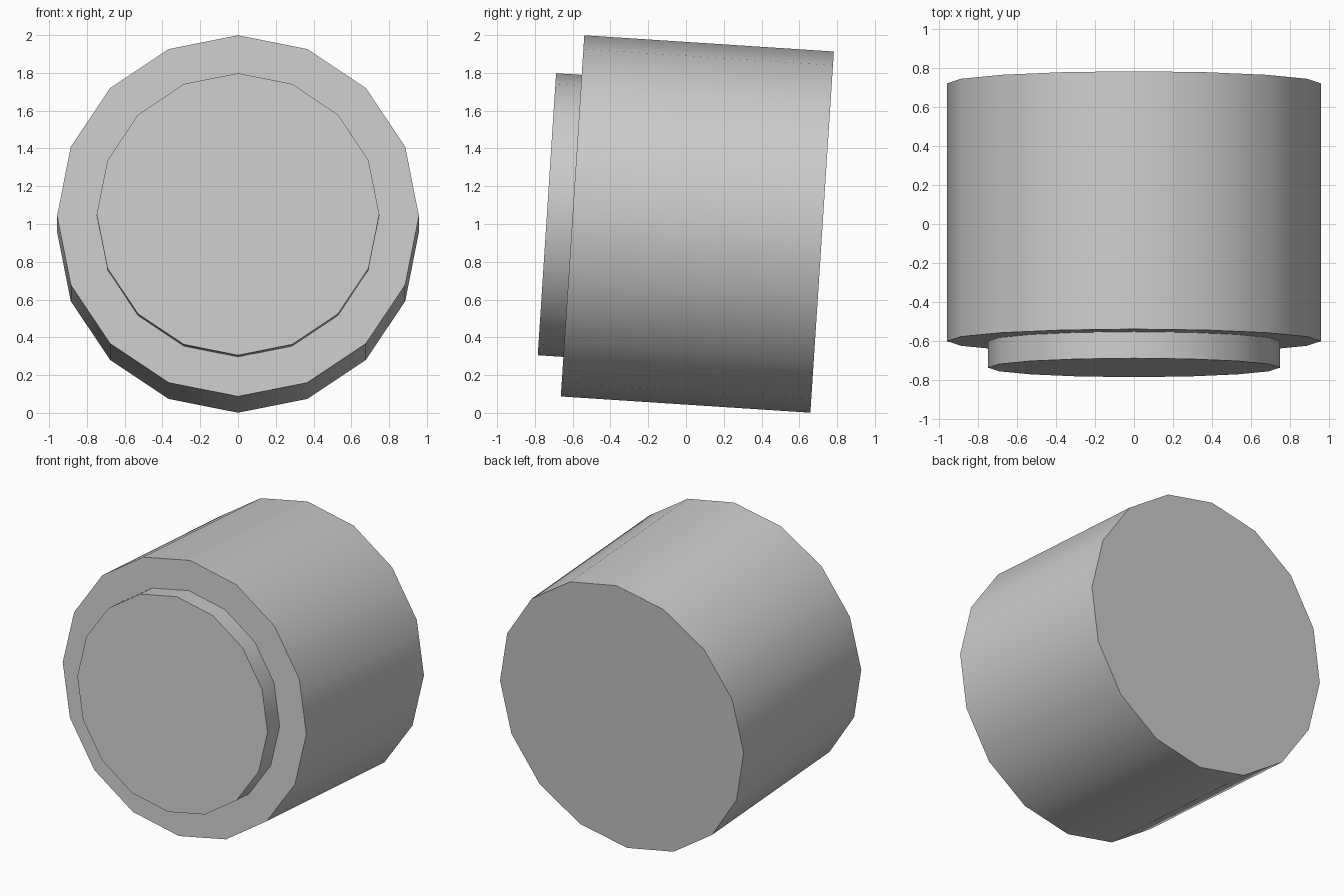
import bpy
import math
from mathutils import Vector

cube = bpy.data.objects.get("Cube")
if cube:
    bpy.data.objects.remove(cube, do_unlink=True)

# One plain grey for the whole model
grey = bpy.data.materials.new("light_grey")
grey.use_nodes = True
colour = (0.6, 0.6, 0.6, 1)
grey.diffuse_color = colour
grey.node_tree.nodes["Principled BSDF"].inputs["Base Color"].default_value = colour

# Shared axis: faces the front, tipped slightly upwards
TILT = math.radians(3.72)
AXIS = Vector((0, -math.cos(TILT), math.sin(TILT)))
CENTRE = Vector((0, 0.06, 1.0))


def drum(name, radius, start, end):
    """16-sided drum between two distances along the tipped axis."""
    bpy.ops.mesh.primitive_cylinder_add(
        vertices=16, radius=radius, depth=end - start,
        location=CENTRE + AXIS * (start + end) / 2,
        rotation=(math.pi / 2 - TILT, 0, 0))
    obj = bpy.context.object
    obj.name = name
    obj.data.materials.append(grey)
    bpy.ops.object.shade_smooth_by_angle(angle=math.radians(30))
    return obj


# Wide body and the narrower raised disc on its front
HALF = 0.662
drum("main_body", 0.958, -HALF, HALF)
drum("front_disc", 0.748, HALF, HALF + 0.136)
